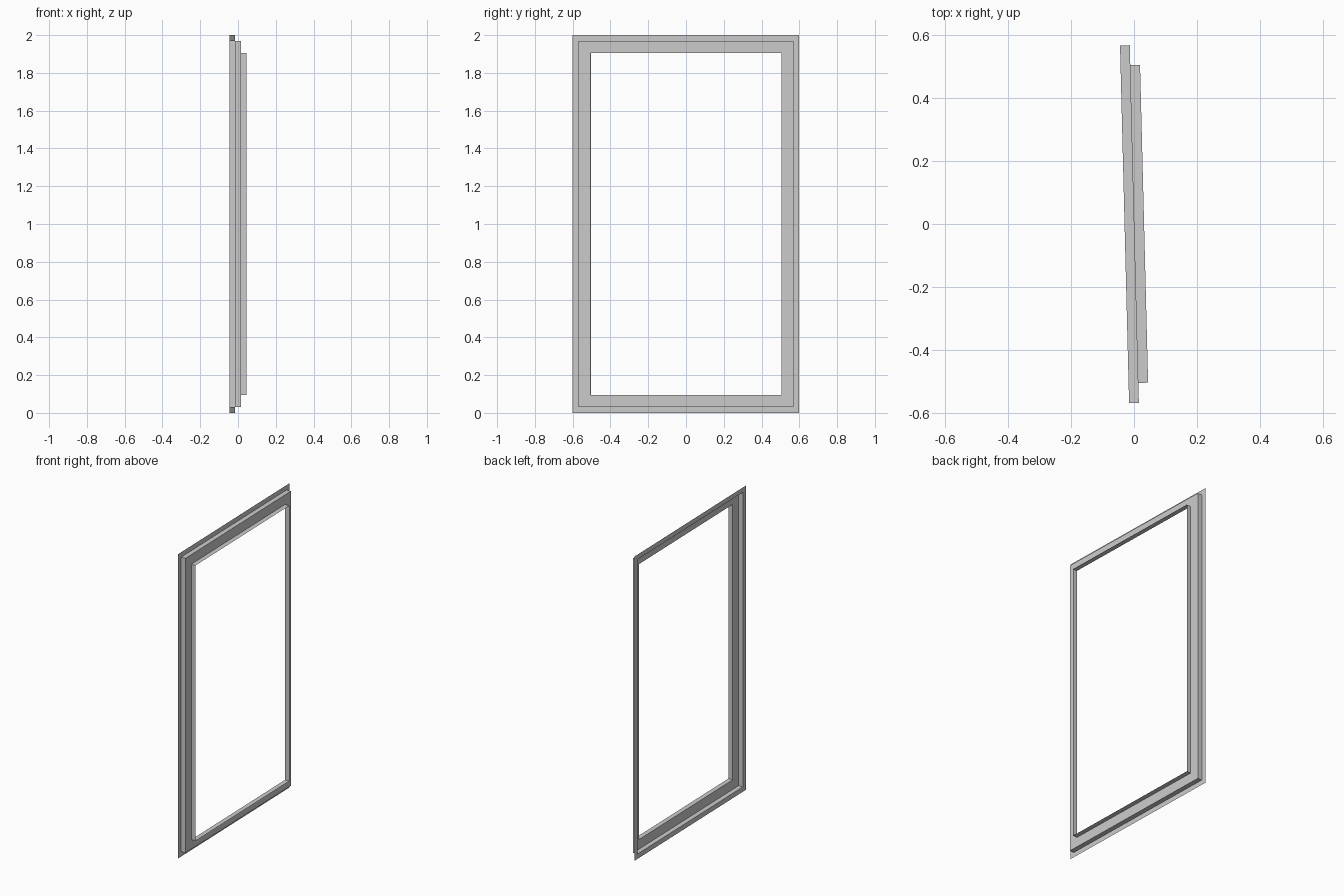
import bpy, bmesh, math
from mathutils import Matrix

if "Cube" in bpy.data.objects:
    bpy.data.objects.remove(bpy.data.objects["Cube"])

# Stepped sheet profile of the frame: (inset from outer edge, depth along x)
OUTER_Y, OUTER_Z = 0.6, 1.0
PROFILE = [(0.0, -0.031), (0.032, -0.031), (0.032, 0.0), (0.095, 0.0), (0.095, 0.031)]
TILT = math.radians(1.45)

bm = bmesh.new()


def ring(inset, x):
    """Rectangular loop of vertices in the YZ plane."""
    y, z = OUTER_Y - inset, OUTER_Z - inset
    return [bm.verts.new((x, sy * y, 1.0 + sz * z))
            for sy, sz in ((-1, -1), (1, -1), (1, 1), (-1, 1))]


# Flange, outer wall, face and inner lip: bridge consecutive rectangles
rings = [ring(*p) for p in PROFILE]
for a, b in zip(rings, rings[1:]):
    for i in range(4):
        j = (i + 1) % 4
        bm.faces.new((a[i], a[j], b[j], b[i]))

# The frame is turned slightly about the vertical axis, then centred
bm.transform(Matrix.Translation((0.001, 0, 0)) @ Matrix.Rotation(TILT, 4, 'Z'))

mesh = bpy.data.meshes.new("window_frame")
bm.to_mesh(mesh)
bm.free()
frame = bpy.data.objects.new("window_frame", mesh)
bpy.context.collection.objects.link(frame)
